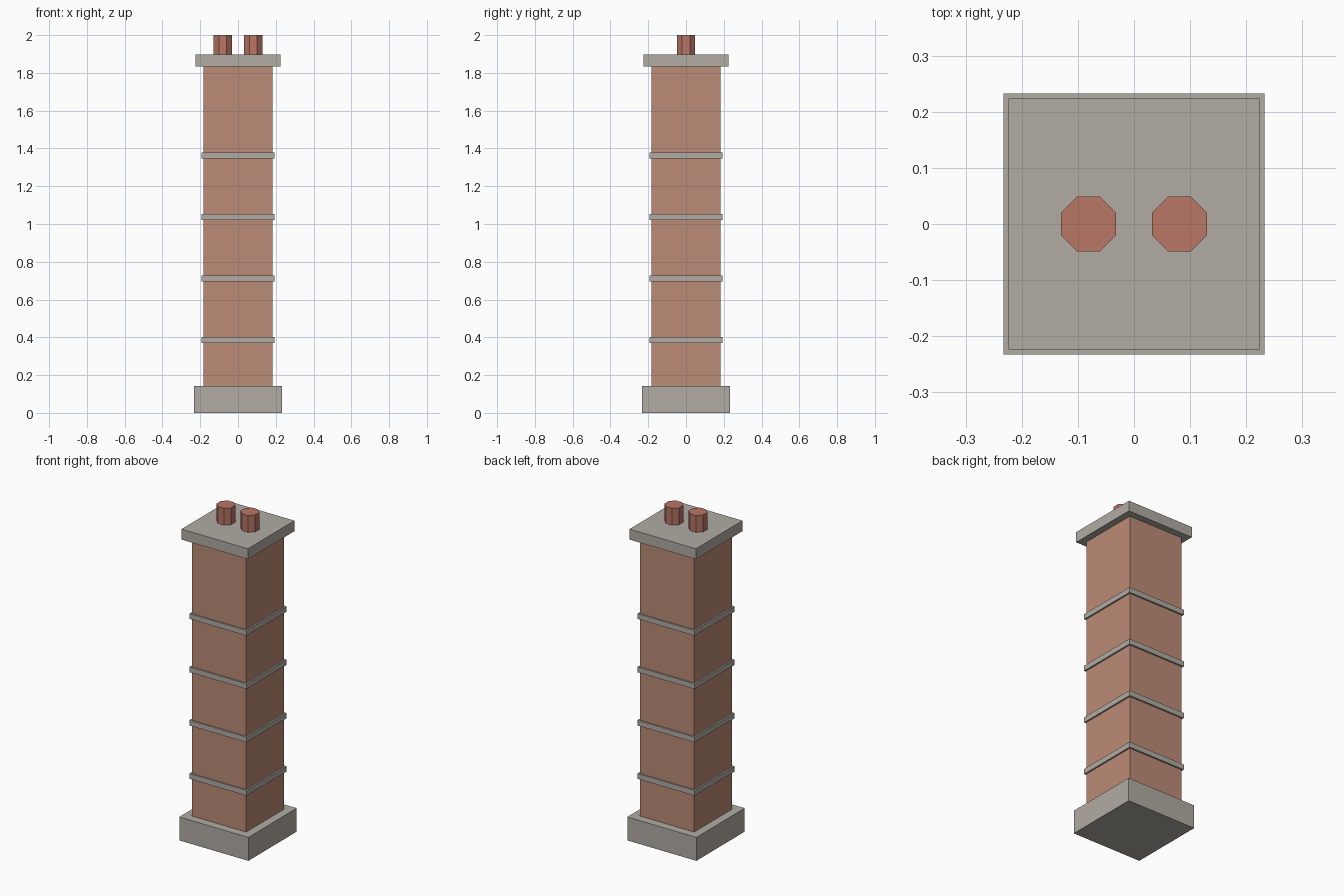
import bpy
from math import pi, cos

if "Cube" in bpy.data.objects:
    bpy.data.objects.remove(bpy.data.objects["Cube"])


def material(name, rgb):
    m = bpy.data.materials.new(name)
    m.diffuse_color = (*rgb, 1)
    m.use_nodes = True
    m.node_tree.nodes["Principled BSDF"].inputs["Base Color"].default_value = m.diffuse_color
    return m


stone = material("stone", (0.44, 0.41, 0.37))
brick = material("brick", (0.50, 0.26, 0.18))
clay = material("clay", (0.48, 0.18, 0.13))


def block(name, half, z0, z1, mat):
    """Square block centred on the axis, between two heights."""
    bpy.ops.mesh.primitive_cube_add(size=1, location=(0, 0, (z0 + z1) / 2))
    ob = bpy.context.object
    ob.name = name
    ob.scale = (2 * half, 2 * half, z1 - z0)
    bpy.ops.object.transform_apply(location=False, rotation=False, scale=True)
    ob.data.materials.append(mat)


# Plinth, brick shaft and capping slab
block("base_plinth", 0.233, 0, 0.143, stone)
block("brick_shaft", 0.183, 0.143, 1.833, brick)
block("cap_slab", 0.224, 1.833, 1.897, stone)

# Evenly spaced stone bands
for i in range(4):
    z = 0.387 + i * 0.325
    block(f"stone_band_{i + 1}", 0.193, z - 0.016, z + 0.016, stone)

# Octagonal chimney pots, flat sides facing the axes
for side, x in (("left", -0.081), ("right", 0.081)):
    bpy.ops.mesh.primitive_cylinder_add(
        vertices=8, radius=0.0487 / cos(pi / 8), depth=2 - 1.897,
        location=(x, 0, (2 + 1.897) / 2), rotation=(0, 0, pi / 8))
    pot = bpy.context.object
    pot.name = f"chimney_pot_{side}"
    pot.data.materials.append(clay)
